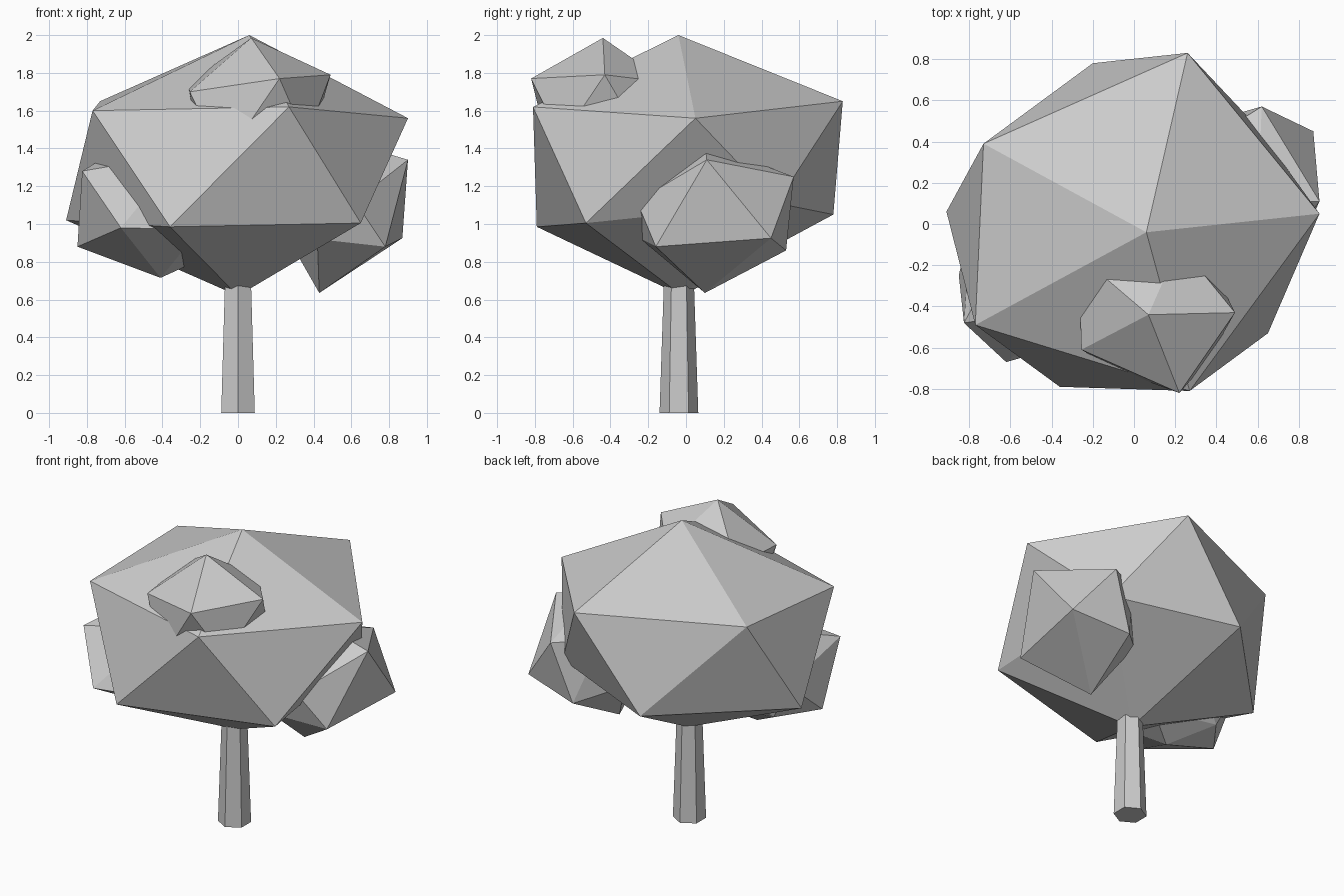
import bpy, bmesh


def faceted_clump(name, points):
    """Irregular low-poly foliage lump: the convex hull of a few corner points."""
    bm = bmesh.new()
    for p in points:
        bm.verts.new(p)
    res = bmesh.ops.convex_hull(bm, input=bm.verts[:])
    loose = [v for v in bm.verts if not v.link_faces]
    bmesh.ops.delete(bm, geom=loose, context='VERTS')
    bmesh.ops.recalc_face_normals(bm, faces=bm.faces[:])
    mesh = bpy.data.meshes.new(name)
    bm.to_mesh(mesh)
    bm.free()
    obj = bpy.data.objects.new(name, mesh)
    bpy.context.collection.objects.link(obj)
    return obj


# Trunk: tapered six-sided post, its top hidden in the crown
bpy.ops.mesh.primitive_cone_add(vertices=6, radius1=0.1025, radius2=0.076,
                                depth=0.8, location=(0, -0.0375, 0.4))
bpy.context.object.name = "trunk"

# Main crown: apex, upper ring, lower ring, base
faceted_clump("main_crown", [
    (0.06, -0.04, 2.0),
    (-0.77, -0.49, 1.60), (0.27, -0.81, 1.62), (0.90, 0.05, 1.56),
    (0.26, 0.83, 1.65), (-0.73, 0.39, 1.65),
    (-0.91, 0.06, 1.02), (-0.36, -0.79, 0.985), (0.65, -0.53, 1.005),
    (0.59, 0.48, 1.11), (-0.20, 0.78, 1.05),
    (0.0, -0.02, 0.62)])

# Right clump
faceted_clump("right_clump", [
    (0.90, 0.11, 1.34), (0.87, 0.45, 0.925), (0.78, -0.16, 0.88),
    (0.43, 0.10, 0.635), (0.62, 0.57, 1.25), (0.62, -0.26, 1.12),
    (0.60, 0.10, 1.43), (0.48, 0.53, 0.86), (0.42, -0.24, 0.92),
    (0.25, 0.30, 0.95), (0.35, 0.40, 1.28), (0.30, -0.05, 1.20)])

# Left clump
faceted_clump("left_clump", [
    (-0.62, -0.67, 0.98), (-0.825, -0.48, 1.28), (-0.85, -0.25, 0.88),
    (-0.41, -0.18, 0.715), (-0.20, -0.55, 0.97), (-0.30, -0.40, 1.37),
    (-0.63, -0.12, 1.40), (-0.15, -0.30, 1.22), (-0.38, 0.15, 1.12),
    (-0.18, -0.03, 0.82), (-0.79, 0.03, 1.13), (-0.66, 0.0, 0.87)])

# Upper front clump
faceted_clump("top_clump", [
    (0.22, -0.82, 1.77), (0.07, -0.44, 1.985), (0.49, -0.43, 1.79),
    (-0.255, -0.61, 1.70), (-0.27, -0.15, 1.74), (0.22, -0.10, 1.75),
    (-0.08, -0.71, 1.33), (0.36, -0.66, 1.45), (0.40, -0.25, 1.48),
    (-0.22, -0.35, 1.42), (0.10, -0.30, 1.33)])
